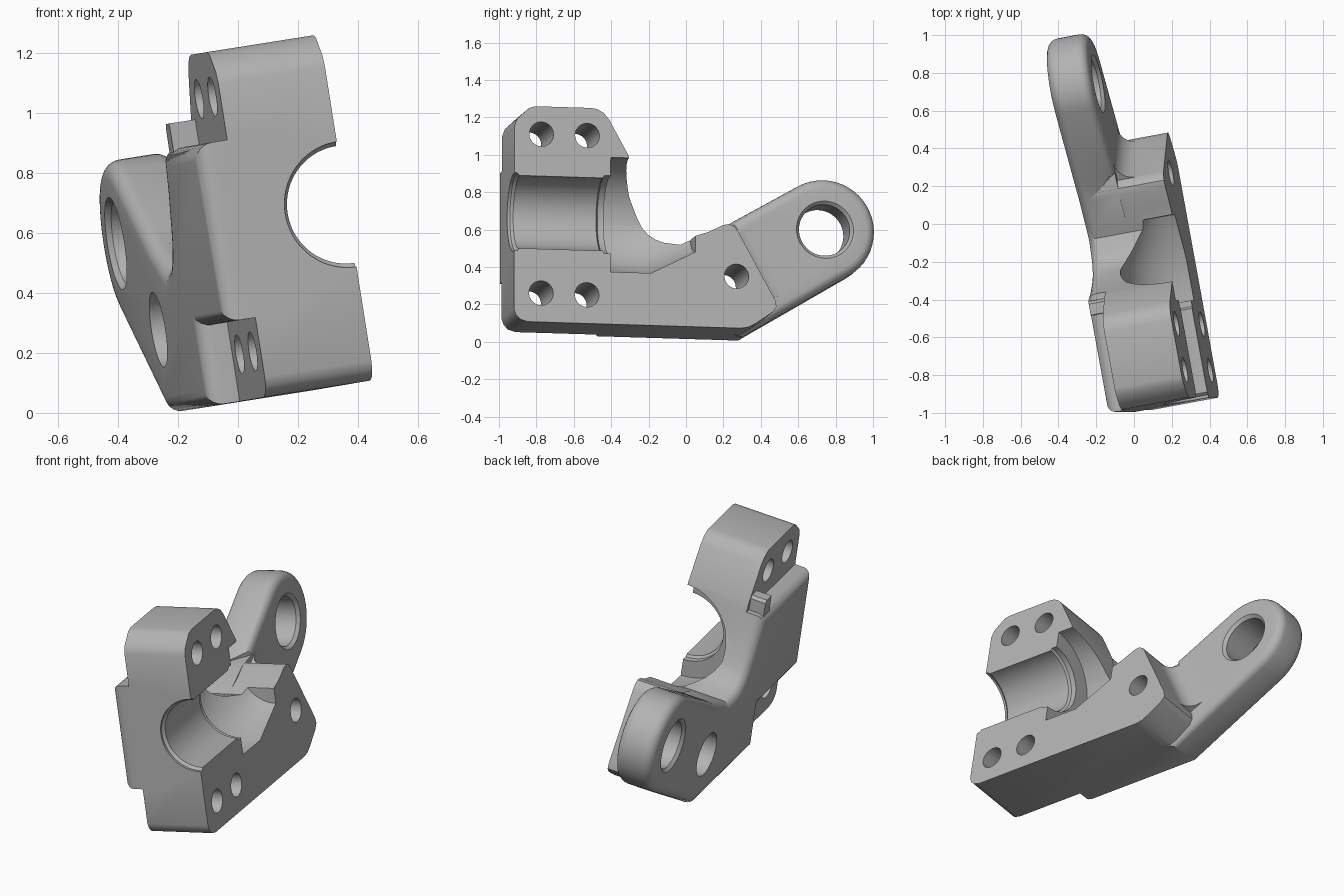
import bpy, bmesh, math
from mathutils import Vector, Matrix

cube = bpy.data.objects.get("Cube")
if cube:
    bpy.data.objects.remove(cube, do_unlink=True)

# Working frame: x = normal of the mating face, y = along the bracket, z = up
BACK, FLANGE, ARM = -0.475, -0.366, -0.25


def finish(name, bm):
    bmesh.ops.recalc_face_normals(bm, faces=bm.faces[:])
    mesh = bpy.data.meshes.new(name)
    bm.to_mesh(mesh)
    bm.free()
    obj = bpy.data.objects.new(name, mesh)
    bpy.context.scene.collection.objects.link(obj)
    return obj


def prism(points, sweep):
    """Solid made by sweeping a 3D polygon along a vector."""
    bm = bmesh.new()
    face = bm.faces.new([bm.verts.new(p) for p in points])
    out = bmesh.ops.extrude_face_region(bm, geom=[face])
    verts = [g for g in out["geom"] if isinstance(g, bmesh.types.BMVert)]
    bmesh.ops.translate(bm, verts=verts, vec=sweep)
    return bm


def plate(outline, x0, x1):
    return prism([(x0, y, z) for y, z in outline], (x1 - x0, 0, 0))


def lathe(name, profile, centre, axis, segments=64):
    """Closed solid of revolution from (distance along axis, radius) pairs."""
    bm = bmesh.new()
    rings = []
    for t, r in profile:
        ring = []
        for i in range(segments):
            p, q = (f(2 * math.pi * i / segments) * r for f in (math.cos, math.sin))
            offset = Vector((t, p, q)) if axis == "X" else Vector((q, t, p))
            ring.append(bm.verts.new(Vector(centre) + offset))
        rings.append(ring)
    for r0, r1 in zip(rings, rings[1:]):
        for i in range(segments):
            j = (i + 1) % segments
            bm.faces.new((r0[i], r0[j], r1[j], r1[i]))
    bm.faces.new(rings[0])
    bm.faces.new(rings[-1])
    return finish(name, bm)


def combine(target, tool, operation):
    mod = target.modifiers.new("combine", "BOOLEAN")
    mod.operation = operation
    mod.solver = "EXACT"
    mod.object = tool
    bpy.context.view_layer.objects.active = target
    bpy.ops.object.modifier_apply(modifier=mod.name)
    bpy.data.objects.remove(tool, do_unlink=True)


# Throat curve shared by the clamp body and the back plate
throat = [(0.05, 0.575), (0, 0.552), (-0.08, 0.57), (-0.12, 0.59), (-0.155, 0.62),
          (-0.185, 0.66), (-0.21, 0.71), (-0.26, 0.82), (-0.30, 0.95)]

# Clamp body with the flat mating face
body_outline = [(-0.935, 0.15), (-0.925, 0.12), (-0.90, 0.095), (-0.86, 0.083),
                (0.30, 0.083), (0.34, 0.09), (0.38, 0.112), (0.47, 0.175),
                (0.492, 0.205), (0.485, 0.24), (0.285, 0.60), (0.265, 0.63),
                (0.235, 0.645), (0.20, 0.638), (0.12, 0.598)] + throat + [
                (-0.315, 1.0), (-0.42, 1.19), (-0.45, 1.225), (-0.485, 1.245),
                (-0.52, 1.25), (-0.82, 1.25), (-0.855, 1.24), (-0.92, 1.18),
                (-0.935, 1.14)]
bracket = finish("bracket", plate(body_outline, FLANGE, 0))

# Thick back plate running into the lifting arm
eye = (0.8, 0.67)
arc = [(eye[0] + 0.275 * math.cos(math.radians(-59 + 178.6 * i / 24)),
        eye[1] + 0.275 * math.sin(math.radians(-59 + 178.6 * i / 24))) for i in range(25)]
back_outline = [(-0.935, 0.35), (-0.41, 0.35), (-0.41, 0.083), (0.36, 0.083)] + arc + [
    (0.30, 0.70), (0.20, 0.64)] + throat + [(-0.935, 0.95)]
bm = plate(back_outline, BACK, ARM)


def rim(x, min_y):
    return [e for e in bm.edges if all(abs(v.co.x - x) < 1e-4 for v in e.verts)
            and sum(v.co.y for v in e.verts) / 2 > min_y]


for x, min_y, size in ((BACK, -2, 0.055), (ARM, 0.45, 0.05)):
    bmesh.ops.bevel(bm, geom=rim(x, min_y), offset=size, segments=5, profile=0.5,
                    affect="EDGES", clamp_overlap=False)
combine(bracket, finish("arm_plate", bm), "UNION")

# Ledge at the inner end of the upper bolt pocket
ledge = [(-0.41, 0.90), (-0.33, 0.90), (-0.335, 1.02), (-0.35, 1.035), (-0.41, 1.035)]
combine(bracket, finish("ledge", plate(ledge, -0.455, -0.30)), "UNION")

# Concave fillet where the arm meets the clamp body
section = [(-0.03, -0.15), (-0.03, -0.28), (0.1, -0.28)]
section += [(0.1 + 0.1 * math.cos(math.radians(t)), -0.15 + 0.1 * math.sin(math.radians(t)))
            for t in range(270, 179, -15)]
start, end = Vector((0, 0.472, 0.262)), Vector((0, 0.28, 0.608))
along = end - start
side = Vector((0, along.z, -along.y)).normalized()
points = [start + side * d + Vector((c, 0, 0)) for d, c in section]
combine(bracket, finish("arm_fillet", prism(points, along)), "UNION")

# Half bore with a relief groove, opening into a tapered recess
bore = [(-1.2, 0.211), (-0.92, 0.211), (-0.905, 0.197), (-0.455, 0.197), (-0.445, 0.211),
        (-0.412, 0.211), (-0.411, 0.31), (-0.19, 0.31), (0.05, 0.188)]
combine(bracket, lathe("bore_cutter", bore, (0, 0, 0.676), "Y", 96), "DIFFERENCE")

# Bolt holes
for y, z in ((-0.788, 0.24), (-0.539, 0.238), (-0.788, 1.10), (-0.539, 1.10), (0.274, 0.363)):
    combine(bracket, lathe("bolt_cutter", [(-0.7, 0.066), (0.2, 0.066)], (0, y, z), "X", 40),
            "DIFFERENCE")

# Counterbore on the rear bolt and chamfered eye in the arm
combine(bracket, lathe("counterbore_cutter", [(-0.7, 0.126), (-0.38, 0.126)],
                       (0, 0.274, 0.363), "X"), "DIFFERENCE")
eye_profile = [(-0.6, 0.155), (BACK, 0.155), (BACK + 0.018, 0.138),
               (ARM - 0.018, 0.138), (ARM, 0.155), (0.1, 0.155)]
combine(bracket, lathe("eye_cutter", eye_profile, (0, *eye), "X"), "DIFFERENCE")

# Tilt into the final pose
w = Vector((0.971, 0.181, 0.153)).normalized()
u = Vector((-0.177, 0.984, -0.030))
u = (u - w * u.dot(w)).normalized()
v = w.cross(u)
pose = Matrix((w, u, v)).transposed().to_4x4()
pose.translation = (0.301, 0, 0)
bracket.data.transform(pose)

# Single grey material
grey = bpy.data.materials.new("machined grey")
grey.use_nodes = True
colour = (0.45, 0.45, 0.45, 1)
grey.diffuse_color = colour
grey.node_tree.nodes["Principled BSDF"].inputs["Base Color"].default_value = colour
bracket.data.materials.clear()
bracket.data.materials.append(grey)

bpy.ops.object.select_all(action="DESELECT")
bracket.select_set(True)
bpy.context.view_layer.objects.active = bracket
bpy.ops.object.shade_smooth_by_angle(angle=math.radians(32))
